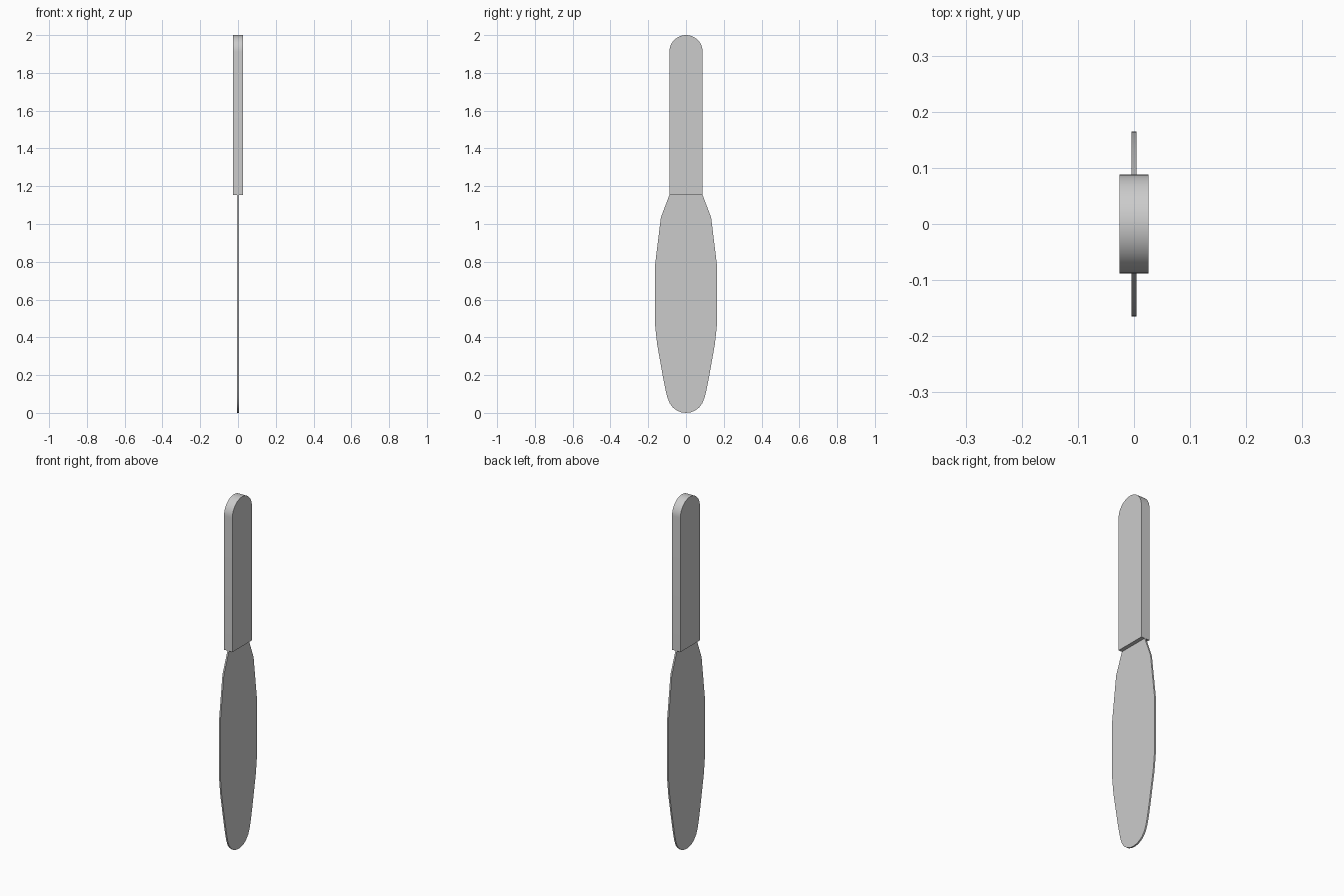
import bpy, bmesh, math

if "Cube" in bpy.data.objects:
    bpy.data.objects.remove(bpy.data.objects["Cube"])

def slab(name, half_outline, half_thick):
    """Mirror a (y, z) half outline about y = 0 and extrude it along x."""
    left = [(-y, z) for y, z in reversed(half_outline) if y > 1e-5]
    outline = half_outline + left
    bm = bmesh.new()
    face = bm.faces.new([bm.verts.new((-half_thick, y, z)) for y, z in outline])
    ext = bmesh.ops.extrude_face_region(bm, geom=[face])
    verts = [v for v in ext["geom"] if isinstance(v, bmesh.types.BMVert)]
    bmesh.ops.translate(bm, verts=verts, vec=(2 * half_thick, 0, 0))
    bmesh.ops.recalc_face_normals(bm, faces=bm.faces)
    mesh = bpy.data.meshes.new(name)
    bm.to_mesh(mesh)
    bm.free()
    obj = bpy.data.objects.new(name, mesh)
    bpy.context.collection.objects.link(obj)
    bpy.ops.object.select_all(action='DESELECT')
    obj.select_set(True)
    bpy.context.view_layer.objects.active = obj
    bpy.ops.object.shade_smooth_by_angle(angle=math.radians(20))
    return obj

JOINT = 1.153

# handle: straight bar with a rounded top
r = 0.088
steps = 12
arc = [(r * math.cos(a), 2 - r + r * math.sin(a))
       for a in (math.pi / 2 * i / steps for i in range(steps + 1))]
slab("handle", [(r, JOINT)] + arc, 0.026)

# blade: thin leaf shape with a rounded tip
blade = [(0, 0), (0.025, 0.003), (0.048, 0.012), (0.068, 0.027), (0.086, 0.05),
         (0.098, 0.08), (0.108, 0.12), (0.122, 0.19), (0.153, 0.365), (0.159, 0.42),
         (0.163, 0.46), (0.165, 0.60), (0.163, 0.79), (0.133, 1.035), (0.088, JOINT)]
slab("blade", blade, 0.0045)
